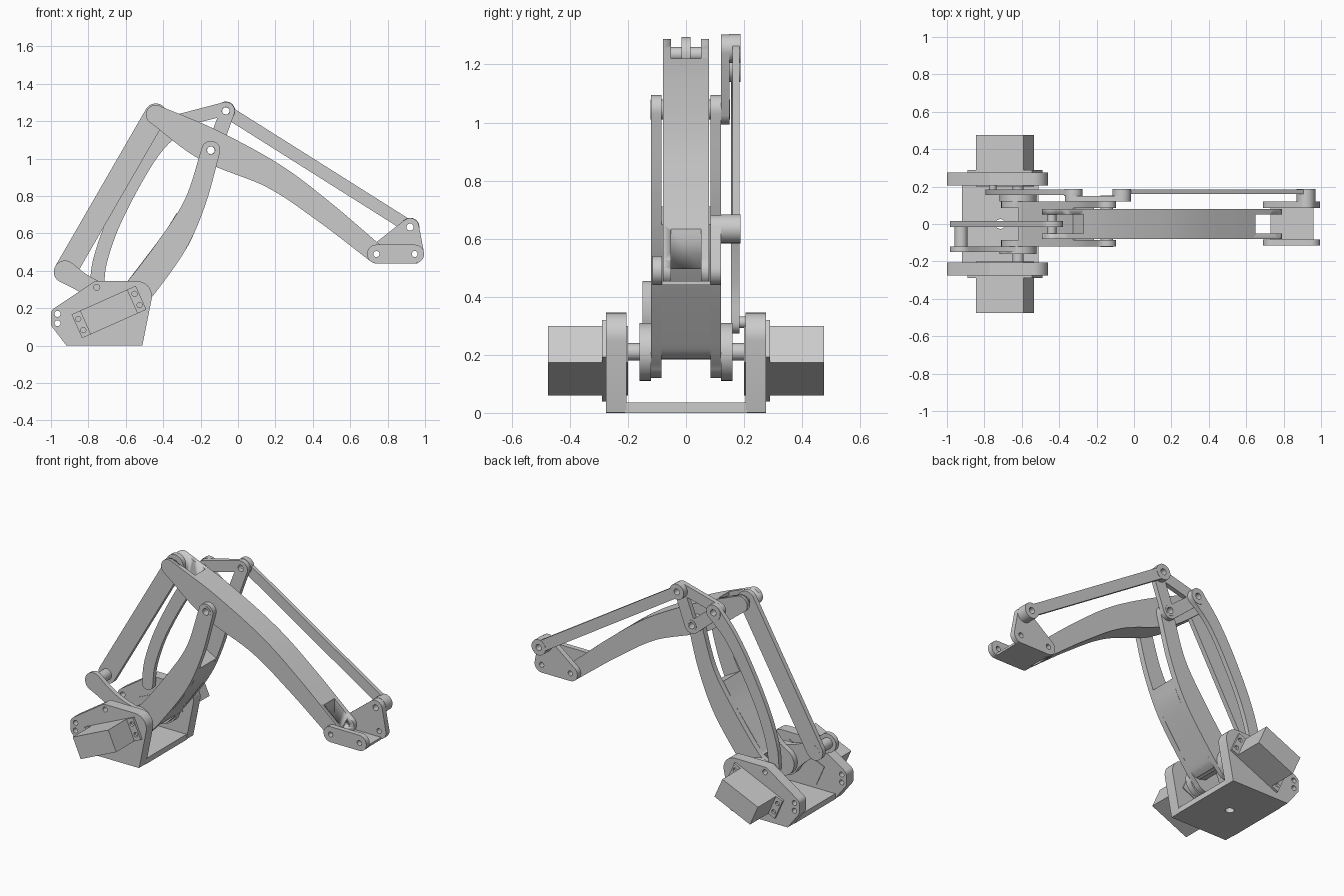
import bpy, bmesh, math
from mathutils import Vector, Matrix
from mathutils.geometry import convex_hull_2d

if "Cube" in bpy.data.objects:
    bpy.data.objects.remove(bpy.data.objects["Cube"])

# Joint centres in the x-z plane
SHOULDER, ELBOW = (-.62, .21), (-.145, 1.045)
CRANK, TOP = (-.925, .395), (-.44, 1.235)
STAY, COUPLER = (-.755, .312), (-.325, 1.19)
LINK_A, LINK_B = (-.065, 1.255), (.92, .634)
WRIST, TIP = (.74, .49), (.945, .49)


def finish(name, bm):
    me = bpy.data.meshes.new(name)
    bmesh.ops.remove_doubles(bm, verts=bm.verts, dist=1e-5)
    bmesh.ops.recalc_face_normals(bm, faces=bm.faces)
    bm.to_mesh(me)
    bm.free()
    me.polygons.foreach_set("use_smooth", [True] * len(me.polygons))
    me.set_sharp_from_angle(angle=math.radians(30))
    ob = bpy.data.objects.new(name, me)
    bpy.context.collection.objects.link(ob)
    return ob


def circle(c, r, n=32):
    return [(c[0] + r * math.cos(2 * math.pi * i / n),
             c[1] + r * math.sin(2 * math.pi * i / n)) for i in range(n)]


def hull(*discs):
    """Rounded outline wrapped around (x, z, r) discs."""
    pts = [p for x, z, r in discs for p in circle((x, z), r)]
    return [pts[i] for i in convex_hull_2d(pts)]


def stroke(path, rounded=True, steps=10):
    """Smooth tapering strip through (x, z, r) points."""
    P = [Vector(p) for p in path]
    P = [2 * P[0] - P[1]] + P + [2 * P[-1] - P[-2]]
    mid = []
    for i in range(1, len(P) - 2):
        a, b, c, d = P[i - 1:i + 3]
        for k in range(steps):
            t = k / steps
            mid.append(.5 * (2 * b + (c - a) * t + (2 * a - 5 * b + 4 * c - d) * t * t
                             + (3 * b - a - 3 * c + d) * t ** 3))
    mid.append(P[-2])
    left, right = [], []
    for i, m in enumerate(mid):
        d = (mid[min(i + 1, len(mid) - 1)] - mid[max(i - 1, 0)]).xy.normalized()
        n = Vector((-d.y, d.x)) * m.z
        left.append(m.xy + n)
        right.append(m.xy - n)

    def cap(c, start):
        if not rounded:
            return []
        v = start - c.xy
        return [c.xy + Matrix.Rotation(-math.pi * k / 14, 2) @ v for k in range(1, 14)]
    pts = left + cap(mid[-1], left[-1]) + right[::-1] + cap(mid[0], right[0])
    return [tuple(p) for p in pts]


def plate(name, outline, lo, hi, holes=(), flat=False):
    """Extrude an x-z outline along y (or x-y along z if flat), with holes."""
    cu = bpy.data.curves.new(name, 'CURVE')
    cu.dimensions, cu.fill_mode, cu.extrude = '2D', 'BOTH', (hi - lo) / 2
    for loop in [outline, *holes]:
        s = cu.splines.new('POLY')
        s.points.add(len(loop) - 1)
        for p, q in zip(s.points, loop):
            p.co = (q[0], q[1], 0, 1)
        s.use_cyclic_u = True
    tmp = bpy.data.objects.new(name, cu)
    me = tmp.to_mesh()
    bm = bmesh.new()
    bm.from_mesh(me)
    tmp.to_mesh_clear()
    bpy.data.objects.remove(tmp)
    m = (lo + hi) / 2
    for v in bm.verts:
        x, y, z = v.co
        v.co = (x, y, m + z) if flat else (x, m - z, y)
    return finish(name, bm)


def pin(name, c, r, lo, hi, bore=0):
    return plate(name, circle(c, r), lo, hi, [circle(c, bore)] if bore else [])


def rect(c, length, width, deg=0):
    R = Matrix.Rotation(math.radians(deg), 2)
    return [tuple(Vector(c) + R @ Vector((sx * length / 2, sz * width / 2)))
            for sx, sz in ((-1, -1), (1, -1), (1, 1), (-1, 1))]


def both(name, outline, lo, hi, holes=()):
    plate(name + "_back", outline, lo, hi, holes)
    plate(name + "_front", outline, -hi, -lo, holes)


# Base: floor with a bore and two side cheeks
plate("base_floor", rect((-.715, 0), .41, .42), 0, .035, [circle((-.715, 0), .026)], flat=True)
cheek = hull((*STAY, .033), (-.54, .265, .08), (-.965, .17, .035), (-.965, .12, .035),
             (-.915, .004, .004), (-.515, .004, .004))
both("base_cheek", cheek, .205, .275,
     [circle(c, .016) for c in ((-.965, .17), (-.965, .12), STAY)])

# Motors with mounting flanges and shafts
M = (-.69, .18)
both("motor_body", rect(M, .277, .139, 24), .2, .475)
screws = [circle(p, .014, 16) for p in rect(M, .33, .066, 24)]
both("motor_flange", rect(M, .376, .139, 24), .275, .29, screws)
both("motor_shaft", circle(SHOULDER, .03), .155, .2)

# Lower arm: two curved plates joined by a web
arm = [(-.535, .29, .078), (-.35, .54, .074), (-.228, .77, .056)]
both("lower_arm_plate", stroke([(*SHOULDER, .09), *arm, (*ELBOW, .05)]), .085, .12,
     [circle(ELBOW, .022)])
plate("lower_arm_web", stroke([(-.565, .26, .078), *arm[:2], (-.27, .68, .064)], False), -.085, .085)
both("shoulder_disc", circle(SHOULDER, .1), .12, .16)
pin("elbow_tube", ELBOW, .034, -.122, .152, .021)

# Crank lever and rear push rod
plate("crank_lever", stroke([(*CRANK, .06), (-.83, .335, .05), (-.73, .275, .06), (*SHOULDER, .098)]),
      -.15, -.12)
pin("crank_pin", CRANK, .035, -.12, .016)
d = (Vector(TOP) - Vector(CRANK)).normalized() * .06
plate("rear_rod", hull((*CRANK, .06), (*TOP, .06)), -.015, .015)
pin("rear_rod_pin", TOP, .025, -.08, .08)

# Forearm, slotted at both ends
fore = stroke([(*TOP, .052), (-.16, 1.075, .09), (.185, .91, .07), (.455, .72, .06), (*WRIST, .05)])
forearm = plate("forearm", fore, -.08, .08, [circle(ELBOW, .022), circle(WRIST, .016)])
for name, x0, x1 in (("rear_slot_cutter", -.7, -.27), ("wrist_slot_cutter", .65, .9)):
    cutter = plate(name, rect(((x0 + x1) / 2, .9), x1 - x0, 1.4), -.052, .052)
    cutter.hide_render = cutter.hide_viewport = True
    mod = forearm.modifiers.new("slot", 'BOOLEAN')
    mod.operation, mod.object, mod.solver = 'DIFFERENCE', cutter, 'EXACT'

# Curved stay from the base to the coupler
plate("curved_stay", stroke([(*STAY, .038), (-.738, .45, .038), (-.67, .65, .038), (-.55, .89, .04),
                             (-.44, 1.065, .042), (*COUPLER, .05)]), .155, .185,
      [circle(COUPLER, .02)])
pin("stay_pin", STAY, .02, .185, .207)

# Triangular coupler with open middle
tri = [Vector(p) for p in (COUPLER, ELBOW, LINK_A)]
mid = sum(tri, Vector((0, 0))) / 3
plate("coupler", hull((*COUPLER, .045), (*ELBOW, .052), (*LINK_A, .048)), .12, .15,
      [[tuple(mid + (p - mid) * .6) for p in tri]] + [circle(p, .02) for p in tri])

# Upper link keeping the wrist level
plate("upper_link", hull((*LINK_A, .034), (*LINK_B, .034)), .16, .185,
      [circle(LINK_A, .02), circle(LINK_B, .02)])
for name, c, lo in (("link_boss_rear", LINK_A, .15), ("link_boss_wrist", LINK_B, .12),
                    ("stay_boss", COUPLER, .15)):
    pin(name, c, .05, lo, .187, .0195)

# Wrist bracket: plain front plate, eared back plate, floor
bores = [circle(WRIST, .016), circle(TIP, .016)]
plate("wrist_plate_front", hull((*WRIST, .05), (*TIP, .05)), -.115, -.082, bores)
plate("wrist_plate_back", hull((*WRIST, .05), (*TIP, .05), (*LINK_B, .048)), .085, .12,
      bores + [circle(LINK_B, .019)])
plate("wrist_floor", rect((.845, .447), .23, .014), -.084, .086)
